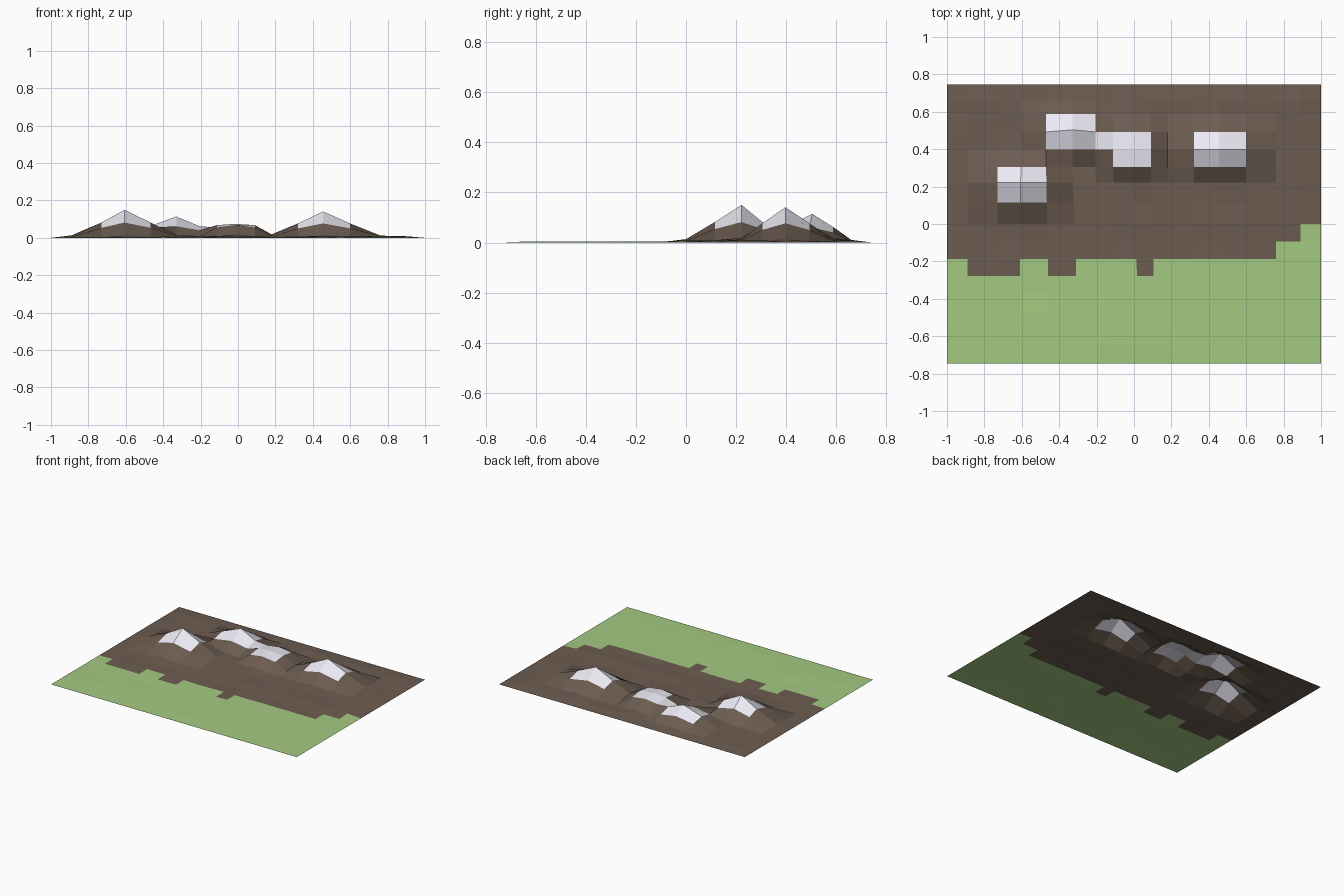
import bpy, random
from math import hypot

if "Cube" in bpy.data.objects:
    bpy.data.objects.remove(bpy.data.objects["Cube"])

random.seed(4)

# Irregular grid lines: columns drift slightly between the plain and the mountains
COLS_BACK = [-1, -.89, -.73, -.605, -.47, -.33, -.205, -.112, -.015, .09, .18,
             .32, .455, .60, .76, .89, 1]
COLS_FRONT = [-1, -.89, -.73, -.61, -.46, -.31, -.20, -.09, .015, .105, .19,
              .32, .455, .60, .76, .89, 1]
ROWS = [-.745, -.65, -.56, -.47, -.37, -.277, -.187, -.093, 0, .115, .222,
        .305, .397, .492, .587, .66, .745]
N = 16

# Peaks: column, row, height, roundness of the flank (1 = straight cone)
PEAKS = [(3, 10, .15, 1), (5, 13, .114, 1), (8, 12, .075, 3), (12, 12, .141, 1)]
REACH = 2.2
SNOW_LINE = .053

# First brown row of each column of cells
EDGE_ROW = [6, 5, 5, 6, 5, 6, 6, 6, 5, 6, 6, 6, 6, 6, 7, 8]


def height(i, j):
    if i in (0, N) or j in (0, N):
        return 0
    base = random.uniform(.004, .010) if j > 7 else random.uniform(.001, .004)
    flank = [h * (1 - (hypot(i - c, j - r) / REACH) ** p) for c, r, h, p in PEAKS]
    return max(base, *flank)


def point(i, j):
    t = min(max((ROWS[j] + .2) / .5, 0), 1)
    x = COLS_FRONT[i] * (1 - t) + COLS_BACK[i] * t
    y = ROWS[j] + (.012 if (i, j) == (5, 13) else 0)
    return x, y, height(i, j)


# Terrain sheet
verts = [point(i, j) for j in range(N + 1) for i in range(N + 1)]
faces, kinds = [], []
for j in range(N):
    for i in range(N):
        a = j * (N + 1) + i
        face = (a, a + 1, a + N + 2, a + N + 1)
        faces.append(face)
        mean = sum(verts[v][2] for v in face) / 4
        kinds.append(2 if mean > SNOW_LINE else 1 if j >= EDGE_ROW[i] else 0)

mesh = bpy.data.meshes.new("mountain_terrain")
mesh.from_pydata(verts, [], faces)
terrain = bpy.data.objects.new("mountain_terrain", mesh)
bpy.context.collection.objects.link(terrain)

# Grass, rock and snow colours
for name, colour in (("grass", (.37, .59, .22, 1)),
                     ("rock", (.15, .108, .082, 1)),
                     ("snow", (.85, .83, .92, 1))):
    mat = bpy.data.materials.new(name)
    mat.diffuse_color = colour
    mat.use_nodes = True
    mat.node_tree.nodes["Principled BSDF"].inputs["Base Color"].default_value = mat.diffuse_color
    mesh.materials.append(mat)
for poly, kind in zip(mesh.polygons, kinds):
    poly.material_index = kind
    poly.use_smooth = False
mesh.update()
